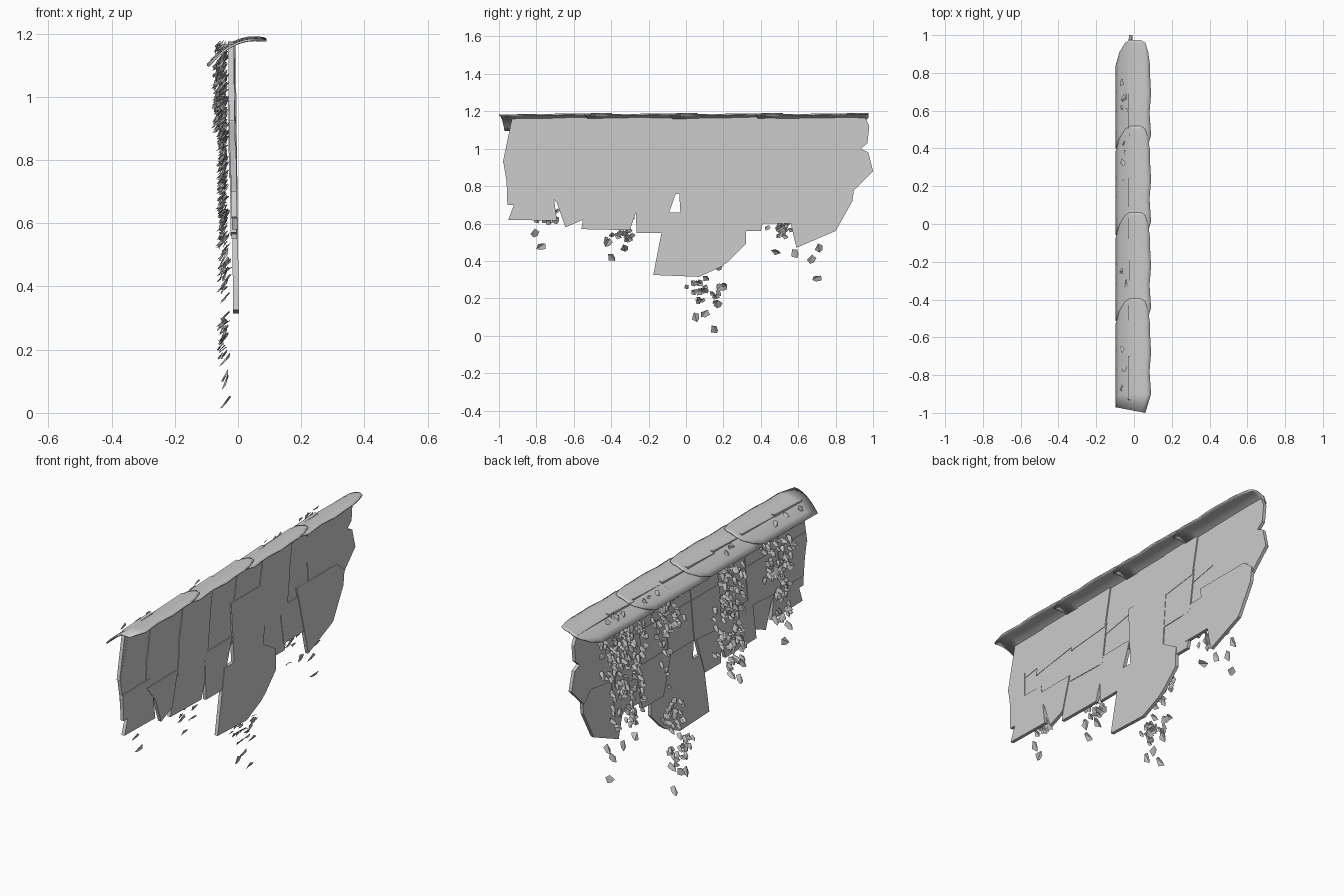
import bpy, bmesh, random
from math import cos, sin, pi
from mathutils import Vector, Matrix

random.seed(7)


def make(name, bm):
    bmesh.ops.recalc_face_normals(bm, faces=bm.faces[:])
    me = bpy.data.meshes.new(name)
    bm.to_mesh(me)
    bm.free()
    ob = bpy.data.objects.new(name, me)
    bpy.context.collection.objects.link(ob)
    return ob


def plate(bm, outline, offset=0.0, thick=0.018):
    """Thin slab from a (y, z) outline, leaning slightly outward at the bottom."""
    loops = []
    for side in (-0.5, 0.5):
        loops.append([bm.verts.new((-0.009 - 0.012 * (z - 0.3) + offset + side * thick, y, z))
                      for y, z in outline])
    back, front = loops
    bm.faces.new(back)
    bm.faces.new(front[::-1])
    n = len(outline)
    for i in range(n):
        j = (i + 1) % n
        bm.faces.new((back[i], back[j], front[j], front[i]))


# Wall plates: two upper rows of leaning slabs
tops = [-0.93, -0.71, -0.44, -0.20, 0.02, 0.23, 0.47, 0.68]
bm = bmesh.new()
for c in range(7):
    a, b = tops[c], tops[c + 1]
    step = 0.003 * (c % 3 - 1)
    j = random.uniform(-0.02, 0.02)
    plate(bm, [(a, 1.165), (b + 0.01, 1.175), (b - 0.03, 0.96), (a - 0.05, 0.93 + j)], step)
    plate(bm, [(a - 0.035, 0.985), (b - 0.02, 0.985), (b - 0.05, 0.76),
               (a - 0.06 if c else a - 0.02, 0.76 + j)], step - 0.002)
make("upper_wall_plates", bm)

# Ragged lower and end plates
bm = bmesh.new()
lower = [
    [(-0.91, 1.14), (-0.85, 1.14), (-0.85, 0.84), (-0.96, 0.83), (-0.975, 0.92)],
    [(-0.96, 0.84), (-0.72, 0.84), (-0.69, 0.615), (-0.95, 0.62), (-0.92, 0.7), (-0.955, 0.7)],
    [(-0.76, 0.80), (-0.50, 0.80), (-0.55, 0.62), (-0.645, 0.58), (-0.69, 0.71)],
    [(-0.52, 0.80), (-0.22, 0.80), (-0.30, 0.565), (-0.56, 0.57)],
    [(-0.27, 0.80), (-0.04, 0.80), (-0.09, 0.66), (-0.13, 0.55), (-0.265, 0.55)],
    [(-0.05, 0.98), (0.24, 0.98), (0.22, 0.66), (0.32, 0.60), (0.32, 0.49), (0.23, 0.40),
     (0.19, 0.37), (0.07, 0.315), (-0.175, 0.325), (-0.11, 0.66), (-0.03, 0.66)],
    [(0.15, 0.80), (0.46, 0.80), (0.40, 0.56), (0.22, 0.56)],
    [(0.36, 0.80), (0.66, 0.80), (0.62, 0.60), (0.39, 0.60)],
    [(0.50, 0.85), (0.84, 0.85), (0.90, 0.80), (0.89, 0.72), (0.80, 0.56), (0.59, 0.47), (0.56, 0.60)],
    [(0.60, 1.17), (0.96, 1.165), (0.98, 1.12), (0.97, 1.03), (0.935, 1.0), (0.975, 0.98),
     (1.0, 0.88), (0.89, 0.77), (0.84, 0.83), (0.60, 0.80)],
]
for i, outline in enumerate(lower):
    plate(bm, outline, 0.0025 * (i % 3) - 0.002)
make("lower_wall_plates", bm)

# Curved coping tiles, each overlapping the next
stations = [(0, -0.095, 0.06), (0.07, -0.095, 0.09), (0.19, -0.095, 0.082), (0.29, -0.095, 0.09),
            (0.42, -0.095, 0.083), (0.44, -0.095, 0.085), (0.51, -0.075, 0.075),
            (0.56, -0.045, 0.06), (0.575, -0.02, 0.035)]
for i in range(4):
    bm = bmesh.new()
    rows = []
    for s, xl, xr in stations:
        row = []
        for k in range(9):
            x = xl + (xr - xl) * k / 8
            z = 1.180 - 4 * max(0, 0.05 - x) ** 2 - 2 * max(0, x - 0.05) ** 2 + 0.008 * s / 0.58
            skew = -0.03 * (x + 0.095) / 0.155 if s == 0 else 0
            row.append(bm.verts.new((x, -0.97 + 0.4565 * i + s + skew, z)))
        rows.append(row)
    for r0, r1 in zip(rows, rows[1:]):
        for k in range(8):
            bm.faces.new((r0[k], r0[k + 1], r1[k + 1], r1[k]))
    ob = make("coping_tile_%d" % (i + 1), bm)
    for p in ob.data.polygons:
        p.use_smooth = True
    mod = ob.modifiers.new("thickness", "SOLIDIFY")
    mod.thickness = 0.007
    mod.offset = 0
    bpy.context.view_layer.objects.active = ob
    ob.select_set(True)
    bpy.ops.object.shade_smooth_by_angle()
    ob.select_set(False)


def leaf(bm, x, y, z, size):
    """Folded five-point leaf, tip hanging down and outward."""
    pts = [(0, 0.5, 0), (0.45, 0.25, -0.12), (0.3, -0.25, -0.1), (0, -0.55, 0),
           (-0.4, -0.1, -0.12)]
    rot = (Matrix.Rotation(random.uniform(-0.7, 0.7), 3, 'Z')
           @ Matrix.Rotation(random.uniform(-0.75, -0.2), 3, 'Y').inverted())
    spin = Matrix.Rotation(random.uniform(-1.2, 1.2), 3, 'X')
    tilt = Matrix.Rotation(random.uniform(0.3, 0.9), 3, 'Y')
    vs = []
    for u, v, w in pts:
        p = Vector((-w, u, v)) * size
        p = tilt @ (spin @ p)
        p = Matrix.Rotation(random.uniform(-0.1, 0.1), 3, 'Z') @ p
        vs.append(bm.verts.new(p + Vector((x, y, max(z, 0.03)))))
    bm.faces.new((vs[0], vs[1], vs[2], vs[3]))
    bm.faces.new((vs[0], vs[3], vs[4]))


# Ivy strands: top centre y, bottom centre y, half width, top z, bottom z, leaf count
strands = {
    "ivy_right": [(0.68, 0.66, 0.14, 1.17, 0.85, 75), (0.52, 0.50, 0.10, 1.10, 0.50, 95),
                  (0.66, 0.62, 0.07, 0.85, 0.54, 22)],
    "ivy_centre": [(0.28, 0.20, 0.15, 1.16, 0.90, 80), (0.18, 0.12, 0.09, 0.5, 0.18, 42),
                   (0.24, 0.18, 0.05, 0.90, 0.48, 14), (0.05, 0.03, 0.05, 0.3, 0.22, 8)],
    "ivy_left": [(-0.30, -0.36, 0.11, 1.16, 0.50, 115), (-0.22, -0.2, 0.05, 0.9, 0.62, 14)],
    "ivy_end": [(-0.72, -0.70, 0.16, 1.16, 0.85, 75), (-0.74, -0.75, 0.08, 0.9, 0.6, 35)],
}
tips = {
    "ivy_right": [(0.70, 0.31), (0.58, 0.44), (0.67, 0.41), (0.71, 0.47), (0.48, 0.45)],
    "ivy_centre": [(0.15, 0.035), (0.10, 0.12), (0.05, 0.10), (0.17, 0.17)],
    "ivy_left": [(-0.40, 0.42), (-0.42, 0.5), (-0.33, 0.47), (-0.31, 0.52)],
    "ivy_end": [(-0.775, 0.48), (-0.81, 0.55), (-0.70, 0.62)],
}
for name, parts in strands.items():
    bm = bmesh.new()
    for y0, y1, half, z0, z1, count in parts:
        for _ in range(count):
            t = random.random()
            z = z0 + (z1 - z0) * t
            out = 0.03 if z > 0.9 else 0.015
            x = -0.042 - random.random() * out
            y = y0 + (y1 - y0) * t + random.uniform(-half, half) * (1 - 0.3 * t)
            leaf(bm, x, y, z, random.uniform(0.032, 0.046))
    for y, z in tips[name]:
        leaf(bm, -0.042, y, z, 0.055)
    # leaves are open sheets
    make(name, bm)
